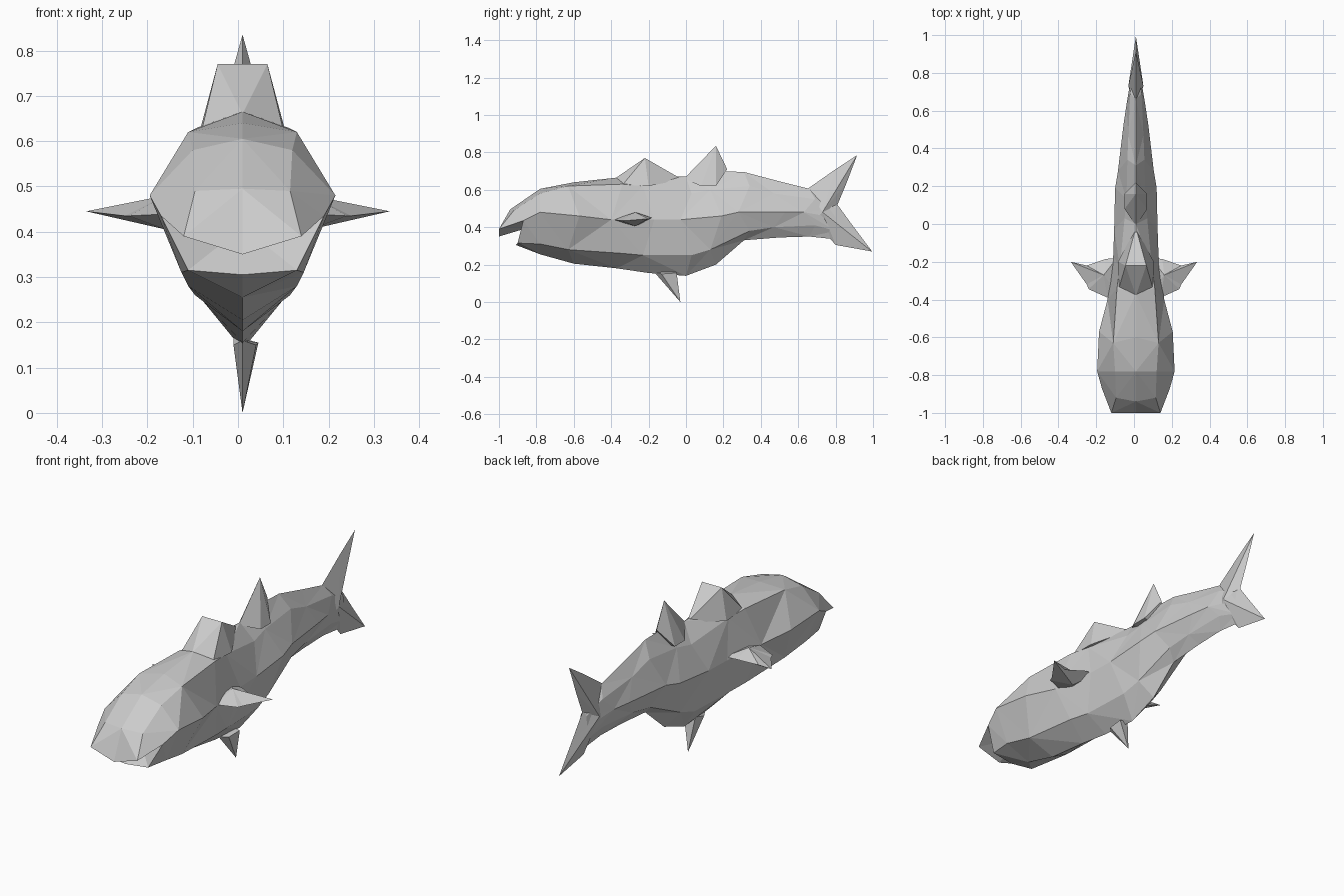
import bpy, bmesh
from mathutils import Vector

if "Cube" in bpy.data.objects:
    bpy.data.objects.remove(bpy.data.objects["Cube"])

OFF = 0.01  # body centreline sits slightly off x = 0


def finish(name, bm, mirror=False, x=OFF):
    bmesh.ops.remove_doubles(bm, verts=bm.verts, dist=0.0005)
    bmesh.ops.triangulate(bm, faces=bm.faces)
    bmesh.ops.recalc_face_normals(bm, faces=bm.faces)
    me = bpy.data.meshes.new(name)
    bm.to_mesh(me)
    bm.free()
    ob = bpy.data.objects.new(name, me)
    bpy.context.collection.objects.link(ob)
    ob.location.x = x
    if mirror:
        m = ob.modifiers.new("mirror", 'MIRROR')
        m.use_clip = True
        m.merge_threshold = 0.001
    return ob


def fin(name, outline, ridge, x=OFF, mirror=False):
    """Thin fin: outline fanned to a ridge point on each of its two faces."""
    bm = bmesh.new()
    rim = [bm.verts.new(p) for p in outline]
    for p in ridge:
        c = bm.verts.new(p)
        for i, v in enumerate(rim):
            bm.faces.new((v, rim[(i + 1) % len(rim)], c))
    return finish(name, bm, mirror, x)


def hull(name, pts):
    bm = bmesh.new()
    for p in pts:
        bm.verts.new(p)
    bmesh.ops.convex_hull(bm, input=bm.verts)
    return finish(name, bm)


# Body stations: y, top z, shoulder (x, z), flank (x, z), belly side (x, z), bottom z
stations = [
    (-.78, .605, .11, .58, .205, .48, .135, .31, .255),
    (-.60, .64, .12, .62, .195, .46, .12, .28, .205),
    (-.37, .665, .10, .63, .15, .44, .105, .26, .18),
    (-.20, .67, .085, .62, .12, .44, .09, .25, .155),
    (.00, .67, .06, .58, .115, .44, .08, .25, .14),
    (.16, .70, .05, .60, .11, .46, .07, .28, .20),
    (.31, .695, .045, .62, .095, .48, .05, .38, .33),
    (.50, .645, .04, .58, .065, .48, .04, .40, .345),
    (.66, .605, .03, .55, .05, .48, .03, .41, .35),
    (.80, .53, .015, .50, .022, .45, .015, .38, .335),
]
bm = bmesh.new()
rings = []
for i, (y, zt, xs, zs, xm, zm, xl, zl, zb) in enumerate(stations):
    d = 0.03 * (-1) ** i if 0 < i < 9 else 0   # staggered facets
    rings.append([bm.verts.new(p) for p in (
        (0, y, zt), (xs, y + d, zs), (xm, y - d, zm), (xl, y + d, zl), (0, y, zb))])
for k, (a, b) in enumerate(zip(rings, rings[1:])):
    for j in range(4):
        if (j + k) % 2:
            bm.faces.new((a[j], a[j + 1], b[j]))
            bm.faces.new((a[j + 1], b[j + 1], b[j]))
        else:
            bm.faces.new((a[j], a[j + 1], b[j + 1]))
            bm.faces.new((a[j], b[j + 1], b[j]))

# Head: overhanging snout, lower jaw and open mouth
T, S, M, L, B = rings[0]
brow, brow_s, lip, lip_s, corner, jaw, jaw_s, throat = [bm.verts.new(p) for p in (
    (0, -.94, .495), (.105, -.92, .49), (0, -1, .35), (.13, -1, .39),
    (.18, -.87, .435), (0, -.91, .305), (.12, -.90, .315), (0, -.80, .41))]
for f in ((T, S, brow_s, brow), (S, M, brow_s), (brow, brow_s, lip_s, lip),
          (brow_s, M, corner), (brow_s, corner, lip_s), (M, L, corner),
          (corner, L, jaw_s), (L, B, jaw, jaw_s), (lip, lip_s, throat),
          (lip_s, corner, throat), (corner, jaw_s, throat), (jaw_s, jaw, throat)):
    bm.faces.new(f)
finish("body", bm, mirror=True)

# Blunt front dorsal hump
hull("front_dorsal_hump", [(0, -.38, .66), (0, -.02, .655)] + [
    (s * x, y, z) for s in (-1, 1) for x, y, z in
    ((.055, -.22, .77), (.095, -.20, .62), (.09, -.34, .625))])

# Pointed rear dorsal fin
hull("rear_dorsal_fin", [(0, -.01, .66), (0, .16, .835), (0, .22, .71)] + [
    (s * .06, y, .62) for s in (-1, 1) for y in (.08, .16)])

# Forked tail
fin("tail_fin", [(0, .65, .605), (0, .80, .71), (0, .915, .785), (0, .86, .64),
                 (0, .81, .52), (0, .89, .41), (0, .995, .27), (0, .80, .305),
                 (0, .77, .34), (0, .62, .36)],
    [(s * .04, .73, .48) for s in (-1, 1)])

# Pectoral fins
fin("pectoral_fins", [(.09, -.18, .45), (.15, -.185, .45), (.25, -.22, .435), (.335, -.20, .445),
                      (.25, -.32, .435), (.24, -.345, .435), (.14, -.39, .44), (.09, -.36, .44)],
    [(.16, -.27, .48), (.16, -.27, .405)], x=0, mirror=True)

# Pelvic fin
hull("pelvic_fin", [(0, -.03, .0), (0, -.17, .16), (-.02, -.06, .17), (.035, -.05, .155),
                    (.03, -.13, .15), (-.02, -.13, .15)])
